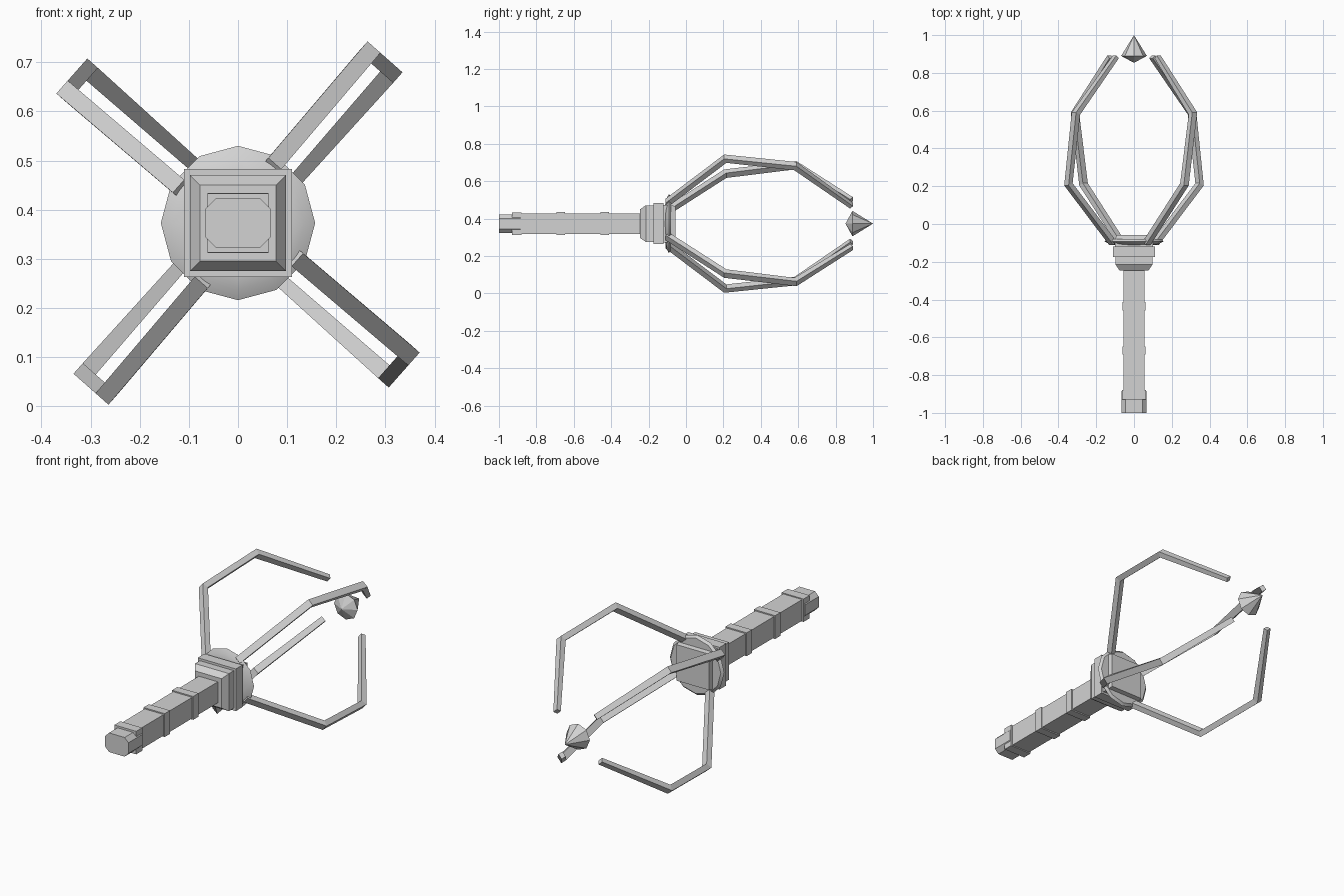
import bpy, bmesh, math
from mathutils import Vector, Matrix

if "Cube" in bpy.data.objects:
    bpy.data.objects.remove(bpy.data.objects["Cube"])

ZC = 0.373  # height of the long axis

grey = bpy.data.materials.new("light_grey")
grey.diffuse_color = (0.65, 0.65, 0.65, 1)
grey.use_nodes = True
grey.node_tree.nodes["Principled BSDF"].inputs["Base Color"].default_value = grey.diffuse_color


def loft(name, rings):
    """Skin a closed solid through matching rings of points."""
    bm = bmesh.new()
    vs = [[bm.verts.new(p) for p in r] for r in rings]
    n = len(rings[0])
    for a, b in zip(vs, vs[1:]):
        for i in range(n):
            j = (i + 1) % n
            bm.faces.new((a[i], a[j], b[j], b[i]))
    bm.faces.new(vs[0])
    bm.faces.new(vs[-1])
    bmesh.ops.remove_doubles(bm, verts=bm.verts, dist=1e-6)
    bmesh.ops.recalc_face_normals(bm, faces=bm.faces)
    me = bpy.data.meshes.new(name)
    bm.to_mesh(me)
    bm.free()
    me.materials.append(grey)
    ob = bpy.data.objects.new(name, me)
    bpy.context.collection.objects.link(ob)
    return ob


def rect(y, hx, hz=None):
    hz = hx if hz is None else hz
    return [(sx * hx, y, ZC + sz * hz) for sx, sz in ((-1, -1), (1, -1), (1, 1), (-1, 1))]


def circle(y, r, n):
    return [(r * math.cos(2 * math.pi * i / n), y, ZC + r * math.sin(2 * math.pi * i / n))
            for i in range(n)]


def octagon(y, hx, hz, c):
    pts = [(hx, hz - c), (hx - c, hz), (c - hx, hz), (-hx, hz - c),
           (-hx, c - hz), (c - hx, -hz), (hx - c, -hz), (hx, c - hz)]
    return [(x, y, ZC + z) for x, z in pts]


# Handle with raised bands and chamfered pommel
loft("handle", [rect(-0.92, 0.055), rect(-0.23, 0.055)])
for i, y in enumerate((-0.67, -0.435)):
    loft(f"handle_band_{i + 1}", [rect(y - 0.022, 0.061), rect(y + 0.022, 0.061)])
loft("pommel_band", [rect(-0.93, 0.063, 0.06), rect(-0.88, 0.063, 0.06)])
loft("pommel", [octagon(-1.0, 0.067, 0.05, 0.022), octagon(-0.885, 0.067, 0.05, 0.022)])

# Stepped square collar
loft("collar", [rect(-0.245, 0.077), rect(-0.215, 0.098), rect(-0.175, 0.098),
                rect(-0.175, 0.11), rect(-0.12, 0.11), rect(-0.12, 0.1), rect(-0.09, 0.1)])

# Twelve-sided disc and the square plate behind it
disc = loft("disc", [circle(-0.112, 0.10, 12), circle(-0.104, 0.135, 12),
                     circle(-0.092, 0.157, 12), circle(-0.08, 0.145, 12)])
loft("disc_plate", [rect(-0.09, 0.1), rect(-0.057, 0.094)])


def prong(name, angle):
    """Bent square bar: swings outward, across and back toward the tip."""
    # path points as (radial, tangential, along)
    path = [Vector(p) for p in ((0.13, 0.024, -0.10), (0.437, 0.03, 0.21),
                                (0.437, -0.03, 0.585), (0.155, -0.03, 0.885))]
    widths = (0.0175, 0.0175, 0.0175, 0.014)
    rings = []
    u = Vector((math.cos(angle), 0, math.sin(angle)))
    t = Vector((-math.sin(angle), 0, math.cos(angle)))
    for i, p in enumerate(path):
        d0 = (path[i] - path[i - 1]).normalized() if i else None
        d1 = (path[i + 1] - path[i]).normalized() if i < 3 else None
        d = ((d0 or d1) + (d1 or d0)).normalized()
        side = Vector((0, 1, 0))
        nrm = side.cross(d).normalized()
        mitre = 1 / max(0.5, d.dot(d0 or d1))
        w, h = widths[i], widths[i] * 0.82 * mitre
        ring = [p + side * a * w + nrm * b * h for a, b in ((-1, -1), (1, -1), (1, 1), (-1, 1))]
        rings.append([u * q.x + t * q.y + Vector((0, q.z, ZC)) for q in ring])
    loft(name, rings)


for k in range(4):
    prong(f"prong_{k + 1}", math.radians(48.5 + 90 * k))

# Floating faceted tip
loft("tip", [circle(0.853, 0.0, 8), circle(0.89, 0.068, 8), circle(1.0, 0.0, 8)])

# Soft shading on the disc only
bpy.ops.object.select_all(action='DESELECT')
disc.select_set(True)
bpy.context.view_layer.objects.active = disc
bpy.ops.object.shade_smooth_by_angle(angle=math.radians(35))
